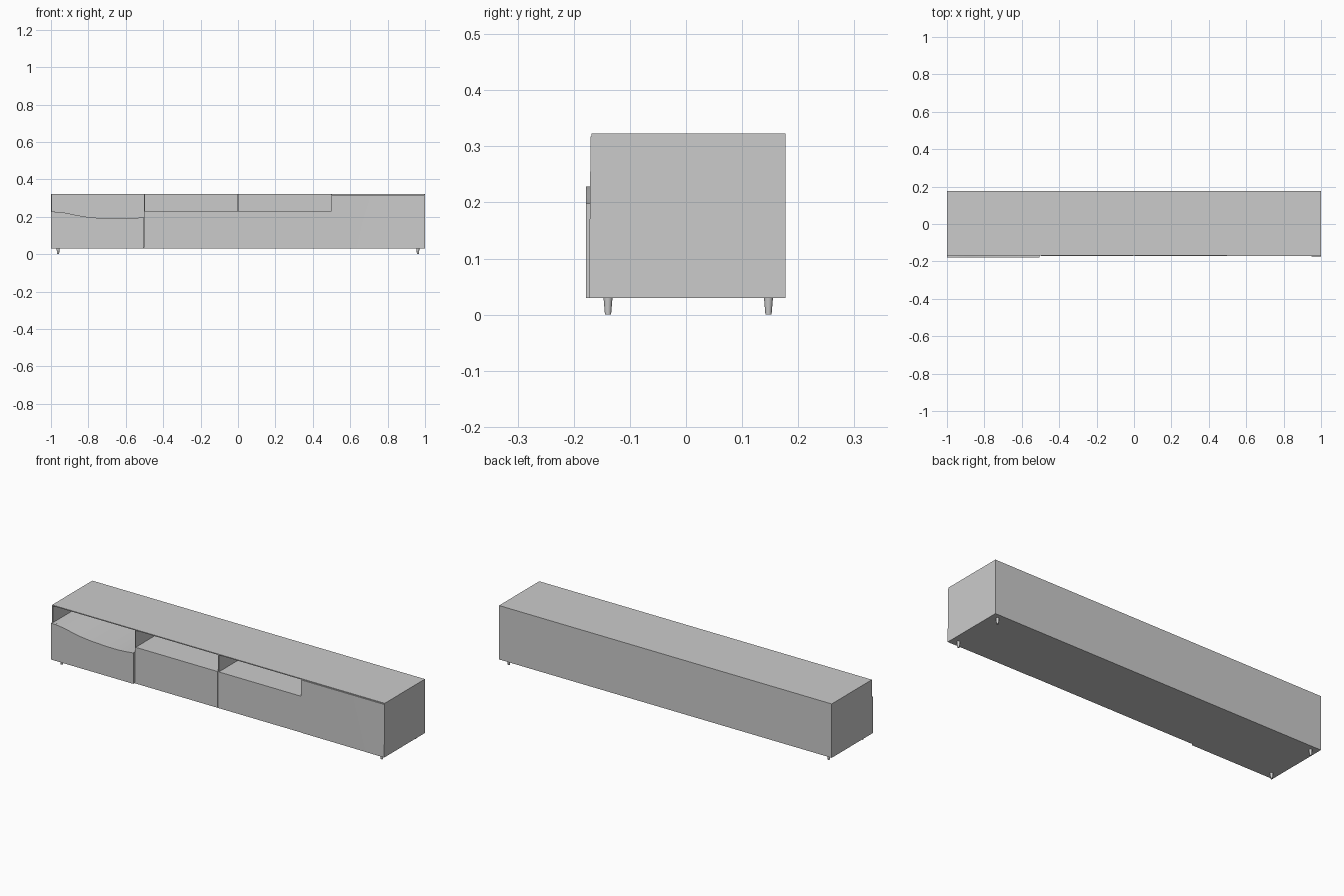
import bpy, bmesh, math

if "Cube" in bpy.data.objects:
    bpy.data.objects.remove(bpy.data.objects["Cube"])

BACK, FRONT = 0.177, -0.168
BOTTOM, TOP, T = 0.03, 0.323, 0.005


def mesh_object(name, bm):
    bmesh.ops.recalc_face_normals(bm, faces=bm.faces)
    me = bpy.data.meshes.new(name)
    bm.to_mesh(me)
    bm.free()
    ob = bpy.data.objects.new(name, me)
    bpy.context.collection.objects.link(ob)
    return ob


def box(name, x0, x1, y0, y1, z0, z1):
    bm = bmesh.new()
    bmesh.ops.create_cube(bm, size=1)
    for v in bm.verts:
        v.co = (x0 if v.co.x < 0 else x1,
                y0 if v.co.y < 0 else y1,
                z0 if v.co.z < 0 else z1)
    return mesh_object(name, bm)


def extrude_profile(name, pts, y0, y1):
    bm = bmesh.new()
    face = bm.faces.new([bm.verts.new((x, y0, z)) for x, z in pts])
    res = bmesh.ops.extrude_face_region(bm, geom=[face])
    for g in res["geom"]:
        if isinstance(g, bmesh.types.BMVert):
            g.co.y = y1
    return mesh_object(name, bm)


def smooth(ob):
    bpy.ops.object.select_all(action='DESELECT')
    ob.select_set(True)
    bpy.context.view_layer.objects.active = ob
    bpy.ops.object.shade_smooth_by_angle(angle=math.radians(30))


# Carcass panels
box("top_panel", -1, 1, FRONT, BACK, TOP - T, TOP)
box("bottom_panel", -1, 1, FRONT, BACK, BOTTOM, BOTTOM + T)
box("back_panel", -1, 1, BACK - T, BACK, BOTTOM + T, TOP - T)
for side, x in (("left", -1), ("right", 1 - T)):
    box(side + "_side", x, x + T, FRONT, BACK - T, BOTTOM + T, TOP - T)
for i, x in enumerate((-0.5, 0.0, 0.5)):
    box(f"divider_{i + 1}", x - T / 2, x + T / 2, FRONT, BACK - T, BOTTOM + T, TOP - T)

# Flat drawers of the two middle bays
for name, x0, x1 in (("centre_left_drawer", -0.496, -0.004),
                     ("centre_right_drawer", 0.004, 0.4975)):
    box(name, x0, x1, -0.17, BACK - T, BOTTOM + 0.001, 0.228)

# Left drawer with a wavy top edge, standing proud of the carcass
wave = [(-1, 0.228), (-0.96, 0.226), (-0.92, 0.221), (-0.87, 0.210), (-0.82, 0.201),
        (-0.76, 0.195), (-0.70, 0.192), (-0.65, 0.190), (-0.60, 0.190), (-0.55, 0.193),
        (-0.505, 0.198)]
smooth(extrude_profile("wavy_drawer_front", [(-1, BOTTOM), *wave, (-0.505, BOTTOM)],
                       -0.178, -0.166))
inner = [(max(x, -0.995), z) for x, z in wave]
smooth(extrude_profile("wavy_drawer_body",
                       [(-0.995, BOTTOM + T), *inner, (-0.505, BOTTOM + T)],
                       -0.166, BACK - T))

# Right door, bulging slightly toward its lower outer corner
bm = bmesh.new()
n = 10
bmesh.ops.create_grid(bm, x_segments=n, y_segments=n, size=0.5)
for v in bm.verts:
    u, w = v.co.x + 0.5, v.co.y + 0.5
    y = -0.170 - 0.003 * u * u * (1 - w)
    v.co = (0.4975 + 0.5025 * u, y, BOTTOM + (TOP - 0.006 - BOTTOM) * w)
res = bmesh.ops.extrude_face_region(bm, geom=bm.faces[:])
for g in res["geom"]:
    if isinstance(g, bmesh.types.BMVert):
        g.co.y = -0.166
smooth(mesh_object("right_door", bm))

# Tapered legs
for side, x in (("left", -0.962), ("right", 0.962)):
    for place, y in (("front", -0.139), ("back", 0.147)):
        bpy.ops.mesh.primitive_cone_add(vertices=20, radius1=0.0055, radius2=0.008,
                                        depth=0.03, location=(x, y, 0.015))
        leg = bpy.context.object
        leg.name = f"{place}_{side}_leg"
        smooth(leg)
